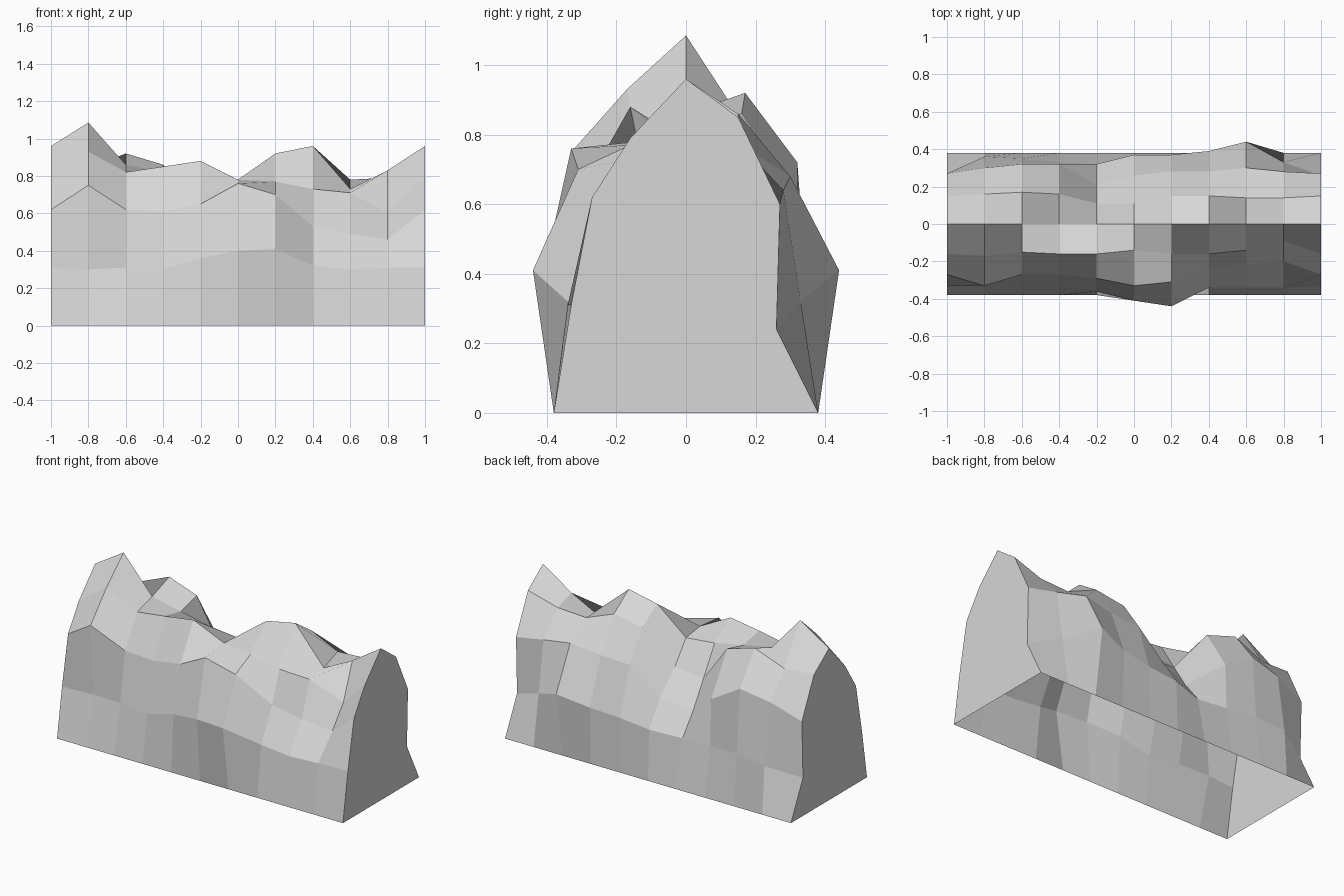
import bpy
import bmesh

old_cube = bpy.data.objects.get("Cube")
if old_cube:
    bpy.data.objects.remove(old_cube, do_unlink=True)

SEGMENTS = 10


def rock_material():
    grey = (0.68, 0.68, 0.68, 1.0)
    material = bpy.data.materials.new("rock_grey")
    material.use_nodes = True
    material.diffuse_color = grey
    shader = next(node for node in material.node_tree.nodes if node.type == "BSDF_PRINCIPLED")
    shader.inputs["Base Color"].default_value = grey
    return material


def contour(depth, heights, shifts=None):
    """One lengthwise contour in hundredths; the last station repeats the first so the ends match."""
    shifts = shifts or {}
    points = []
    for station in range(SEGMENTS + 1):
        wrapped = station % SEGMENTS
        y = shifts.get(wrapped, depth)
        z = heights[wrapped % len(heights)]
        x = 2 * station / SEGMENTS - 1
        points.append((x, y / 100, z / 100))
    return points


# Contours from the front foot, over the ridge, down to the back foot
front_foot = contour(-38, [0])
front_bulge = contour(-34, [31, 30, 31, 30, 36, 40, 41, 32, 30, 31],
                      {0: -33, 1: -30, 2: -32, 4: -36, 5: -41, 6: -44})
front_shoulder = contour(-27, [62, 75, 62, 61, 65, 76, 70, 53, 49, 46],
                         {1: -33, 4: -29, 5: -33, 6: -31, 7: -23, 8: -22, 9: -20})
front_brow = contour(-16, [79, 93, 82, 85, 88, 78, 77, 73, 71, 60],
                     {1: -17, 2: -15, 5: -14, 8: -14, 9: -9})
ridge = contour(0, [96, 108.5, 86, 82, 78, 76, 92, 96, 73, 83])
back_brow = contour(15, [85, 84, 92, 86, 60, 62, 83, 86, 78, 79],
                    {1: 16, 2: 17, 3: 16, 4: 11, 5: 11, 8: 14, 9: 14})
back_shoulder = contour(28, [60, 68, 72, 60, 44, 48, 64, 65, 68, 64],
                        {0: 27, 1: 30, 2: 32, 3: 32, 4: 21, 5: 26, 8: 30})
back_bulge = contour(37, [24, 30, 32, 31, 30, 32, 34, 36, 41, 32],
                     {0: 26, 1: 36, 2: 35, 3: 33, 4: 32, 7: 39, 8: 44, 9: 33})
back_foot = contour(38, [0])

contours = [front_foot, front_bulge, front_shoulder, front_brow, ridge,
            back_brow, back_shoulder, back_bulge, back_foot]

# Skin the contours into a faceted shell, open underneath
bm = bmesh.new()
rows = [[bm.verts.new(point) for point in line] for line in contours]
for lower, upper in zip(rows, rows[1:]):
    for i in range(SEGMENTS):
        bm.faces.new((lower[i], lower[i + 1], upper[i + 1], upper[i]))

# Flat cut faces at both ends
bm.faces.new([row[0] for row in rows])
bm.faces.new([row[-1] for row in reversed(rows)])
bmesh.ops.recalc_face_normals(bm, faces=bm.faces[:])

mesh = bpy.data.meshes.new("rock_ridge")
bm.to_mesh(mesh)
bm.free()
mesh.materials.append(rock_material())
rock = bpy.data.objects.new("rock_ridge", mesh)
bpy.context.collection.objects.link(rock)
